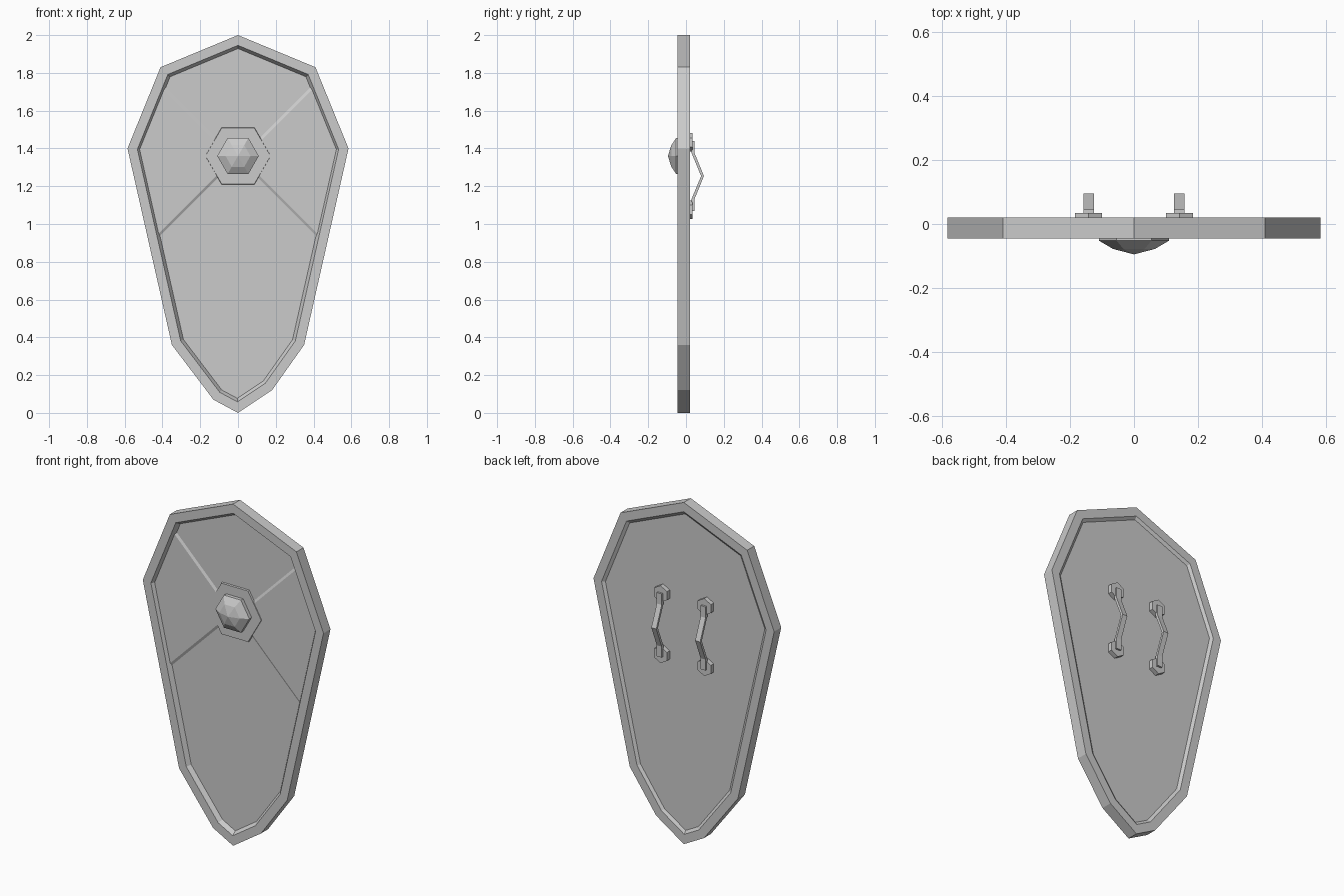
import bpy, bmesh, math
from mathutils import Vector

if "Cube" in bpy.data.objects:
    bpy.data.objects.remove(bpy.data.objects["Cube"])

# shield outline (x, z), clockwise from the top point; the tip is slightly uneven
OUTLINE = [(0, 2), (0.41, 1.83), (0.585, 1.4), (0.35, 0.36), (0.18, 0.12),
           (0, 0), (-0.13, 0.07), (-0.35, 0.36), (-0.585, 1.4), (-0.41, 1.83)]
BOSS_Z = 1.36
CROSS_Z = 1.345


def inset(points, d):
    """Mitred inset of a clockwise outline."""
    out = []
    n = len(points)
    for i in range(n):
        p = Vector(points[i])
        a = (p - Vector(points[i - 1])).normalized()
        b = (Vector(points[(i + 1) % n]) - p).normalized()
        na, nb = Vector((a.y, -a.x)), Vector((b.y, -b.x))
        out.append(tuple(p + (na + nb) * d / (1 + na.dot(nb))))
    return out


def loft(name, rings, capped=True):
    """Join rings of (points, y); closed into a tube when not capped."""
    bm = bmesh.new()
    vs = [[bm.verts.new((x, y, z)) for x, z in pts] for pts, y in rings]
    n = len(vs[0])
    pairs = list(zip(vs, vs[1:])) if capped else list(zip(vs, vs[1:] + vs[:1]))
    for r, s in pairs:
        for i in range(n):
            j = (i + 1) % n
            bm.faces.new((r[i], r[j], s[j], s[i]))
    if capped:
        bm.faces.new(vs[0])
        bm.faces.new(vs[-1])
    bmesh.ops.recalc_face_normals(bm, faces=bm.faces)
    me = bpy.data.meshes.new(name)
    bm.to_mesh(me)
    bm.free()
    ob = bpy.data.objects.new(name, me)
    bpy.context.collection.objects.link(ob)
    return ob


def hexagon(r, cx, cz, turn=0):
    return [(cx + r * math.cos(turn + k * math.pi / 3),
             cz + r * math.sin(turn + k * math.pi / 3)) for k in range(6)]


# rim with sloped inner walls, and the recessed board inside it
edge, deep = inset(OUTLINE, 0.05), inset(OUTLINE, 0.066)
loft("rim", [(OUTLINE, 0.02), (OUTLINE, -0.045), (edge, -0.045),
             (deep, -0.02), (deep, 0.008), (edge, 0.02)], capped=False)
loft("board", [(deep, 0.008), (deep, -0.02)])

# raised side quarters of the front, divided by a diagonal cross
for side, label in ((1, "right"), (-1, "left")):
    base = [(0, CROSS_Z), (0.392, CROSS_Z + 0.392), (0.525, 1.4), (0.422, CROSS_Z - 0.422)]
    face = [(0.025, CROSS_Z), (0.397, CROSS_Z + 0.372), (0.525, 1.4), (0.427, CROSS_Z - 0.402)]
    flip = lambda pts: [(x * side, z) for x, z in pts]
    loft("quarter_panel_" + label, [(flip(base), -0.018), (flip(face), -0.027)])

# central boss: hexagonal plate and faceted dome
loft("boss_plate", [(hexagon(0.175, 0, BOSS_Z), -0.015), (hexagon(0.172, 0, BOSS_Z), -0.031)])
loft("boss_dome", [(hexagon(0.11, 0, BOSS_Z), -0.028), (hexagon(0.11, 0, BOSS_Z), -0.052),
                   (hexagon(0.066, 0, BOSS_Z), -0.078), (hexagon(0.001, 0, BOSS_Z), -0.095)])

# two bent grips on hexagonal feet at the back
GRIP_Z = 1.254
strap = [(0.028, 0.186), (0.045, 0.186), (0.045, 0.122), (0.095, 0),
         (0.045, -0.122), (0.045, -0.186), (0.028, -0.186), (0.028, -0.125),
         (0.080, 0), (0.028, 0.125)]
for side, label in ((1, "right"), (-1, "left")):
    cx = 0.142 * side
    for dz, end in ((0.178, "upper"), (-0.178, "lower")):
        loft(f"grip_foot_{label}_{end}",
             [(hexagon(0.049, cx, GRIP_Z + dz, math.pi / 6), y) for y in (0.005, 0.034)])
    bm = bmesh.new()
    a, b = [[bm.verts.new((cx + dx, y, GRIP_Z + z)) for y, z in strap] for dx in (-0.016, 0.016)]
    n = len(strap)
    for i in range(n):
        j = (i + 1) % n
        bm.faces.new((a[i], a[j], b[j], b[i]))
    bm.faces.new(a)
    bm.faces.new(b)
    bmesh.ops.recalc_face_normals(bm, faces=bm.faces)
    me = bpy.data.meshes.new("grip_" + label)
    bm.to_mesh(me)
    bm.free()
    bpy.context.collection.objects.link(bpy.data.objects.new("grip_" + label, me))
